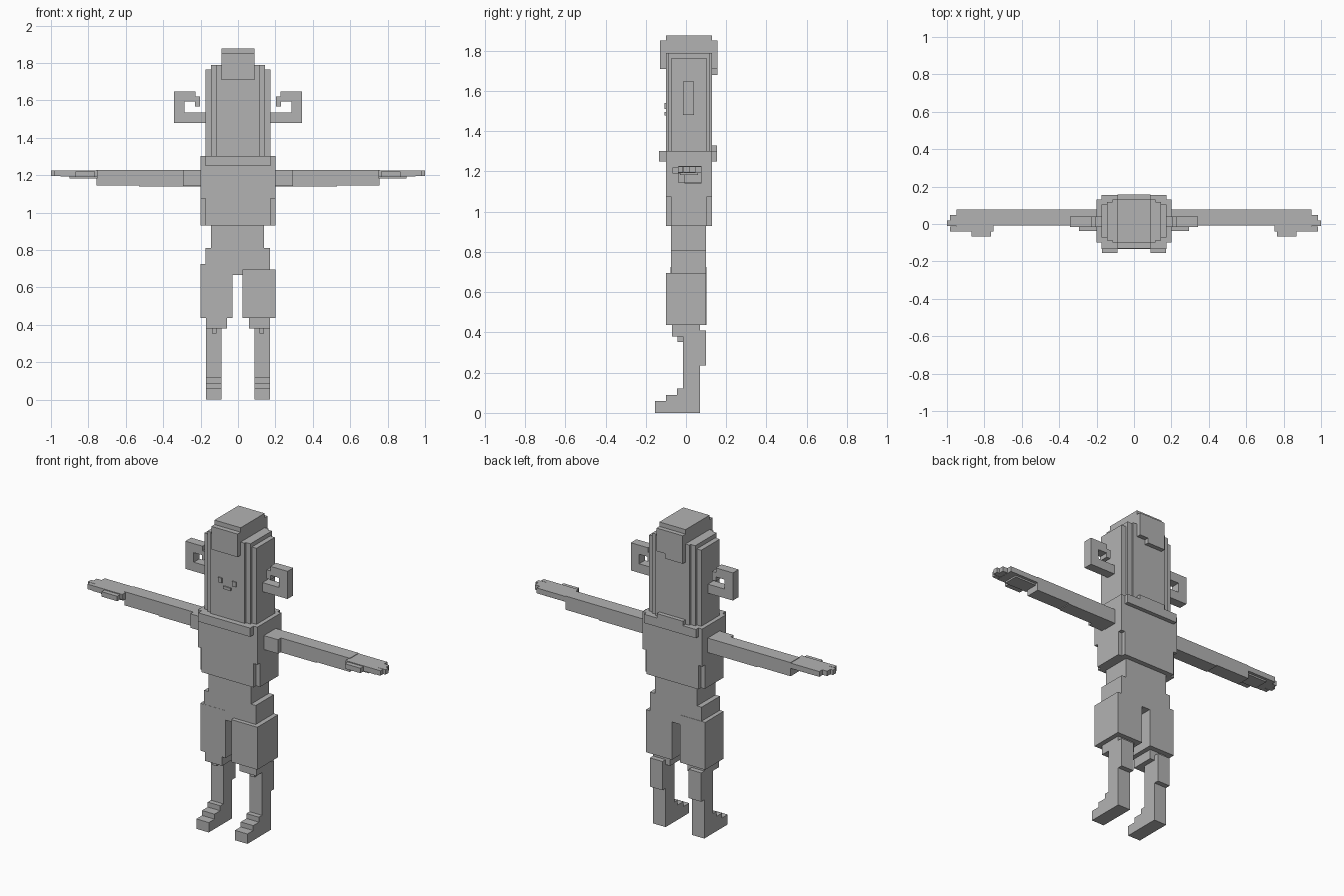
import bpy
import bmesh
from mathutils import Vector

grey = bpy.data.materials.new("plain grey")
grey.diffuse_color = (0.45, 0.45, 0.45, 1)


def part(name, boxes, mirror=False):
    """One object from boxes (x0, x1, y0, y1, z0, z1), optionally mirrored in x."""
    if mirror:
        boxes = boxes + [(-b[1], -b[0]) + tuple(b[2:]) for b in boxes]
    bm = bmesh.new()
    for x0, x1, y0, y1, z0, z1 in boxes:
        cube = bmesh.ops.create_cube(bm, size=1)
        for v in cube["verts"]:
            v.co = Vector(((x0 + x1) / 2 + v.co.x * (x1 - x0),
                           (y0 + y1) / 2 + v.co.y * (y1 - y0),
                           (z0 + z1) / 2 + v.co.z * (z1 - z0)))
    mesh = bpy.data.meshes.new(name)
    bm.to_mesh(mesh)
    bm.free()
    mesh.materials.append(grey)
    obj = bpy.data.objects.new(name, mesh)
    bpy.context.collection.objects.link(obj)
    return obj


# Head with stepped corners
part("head", [
    (-0.115, 0.115, -0.10, 0.13, 1.28, 1.79),
    (-0.145, 0.145, -0.088, 0.118, 1.28, 1.79),
    (-0.175, 0.175, -0.073, 0.103, 1.28, 1.765)])

# Cap of hair with a front and a back flap
part("hair_cap", [
    (-0.088, 0.088, -0.10, 0.13, 1.77, 1.877),
    (-0.088, 0.088, -0.13, -0.09, 1.71, 1.85),
    (-0.088, 0.088, 0.12, 0.157, 1.71, 1.85),
    (-0.088, 0.03, 0.12, 0.157, 1.68, 1.72)])

# Small raised face details
part("eyes", [(0.035, 0.06, -0.107, -0.098, 1.51, 1.54)], mirror=True)
part("mouth", [(-0.025, 0.025, -0.107, -0.098, 1.478, 1.495)])

# Hooked side loops
part("ear_loops", [
    (0.165, 0.343, -0.015, 0.04, 1.48, 1.535),
    (0.287, 0.343, -0.015, 0.04, 1.50, 1.648),
    (0.228, 0.30, -0.015, 0.04, 1.593, 1.648),
    (0.203, 0.23, -0.015, 0.04, 1.567, 1.62)], mirror=True)

# Collar
part("collar", [
    (-0.175, 0.175, -0.133, 0.155, 1.25, 1.303),
    (-0.20, 0.20, -0.10, 0.13, 1.245, 1.303),
    (-0.088, 0.088, 0.125, 0.155, 1.29, 1.33)])

# Torso, notched at the lower corners
part("torso", [
    (-0.20, 0.20, -0.10, 0.13, 1.075, 1.25),
    (-0.175, 0.175, -0.10, 0.13, 0.93, 1.08),
    (-0.20, 0.20, -0.075, 0.105, 0.93, 1.08)])

# Waist and hips
part("waist", [(-0.145, 0.14, -0.075, 0.10, 0.80, 0.94)])
part("hips", [(-0.175, 0.172, -0.075, 0.10, 0.667, 0.81)])

# Short trouser legs, slightly uneven
part("left_trouser_leg", [(0.025, 0.20, -0.10, 0.10, 0.437, 0.695)])
part("right_trouser_leg", [(-0.20, -0.03, -0.076, 0.102, 0.437, 0.725)])

# Knees, shins and calves
part("lower_legs", [
    (0.058, 0.172, -0.07, 0.07, 0.38, 0.44),
    (0.115, 0.14, -0.043, 0.0, 0.353, 0.39),
    (0.088, 0.172, -0.015, 0.07, 0.0, 0.44),
    (0.088, 0.172, 0.06, 0.10, 0.235, 0.41)], mirror=True)

# Stepped feet
part("feet", [
    (0.088, 0.172, -0.155, 0.0, 0.0, 0.06),
    (0.088, 0.172, -0.10, 0.0, 0.05, 0.09),
    (0.088, 0.172, -0.045, 0.0, 0.08, 0.12)], mirror=True)

# Straight arms with a front shoulder block
part("arms", [
    (0.19, 0.53, -0.008, 0.077, 1.14, 1.228),
    (0.52, 0.757, -0.008, 0.077, 1.145, 1.228),
    (0.19, 0.295, -0.037, 0.0, 1.143, 1.228)], mirror=True)

# Flat hands with thumbs and staggered fingertips
part("hands", [
    (0.75, 0.95, -0.04, 0.077, 1.193, 1.225),
    (0.765, 0.87, -0.067, -0.03, 1.19, 1.22),
    (0.75, 0.90, -0.03, 0.06, 1.183, 1.20),
    (0.94, 0.985, -0.04, -0.014, 1.195, 1.225),
    (0.94, 1.0, -0.012, 0.018, 1.195, 1.225),
    (0.94, 0.983, 0.018, 0.048, 1.195, 1.225)], mirror=True)
